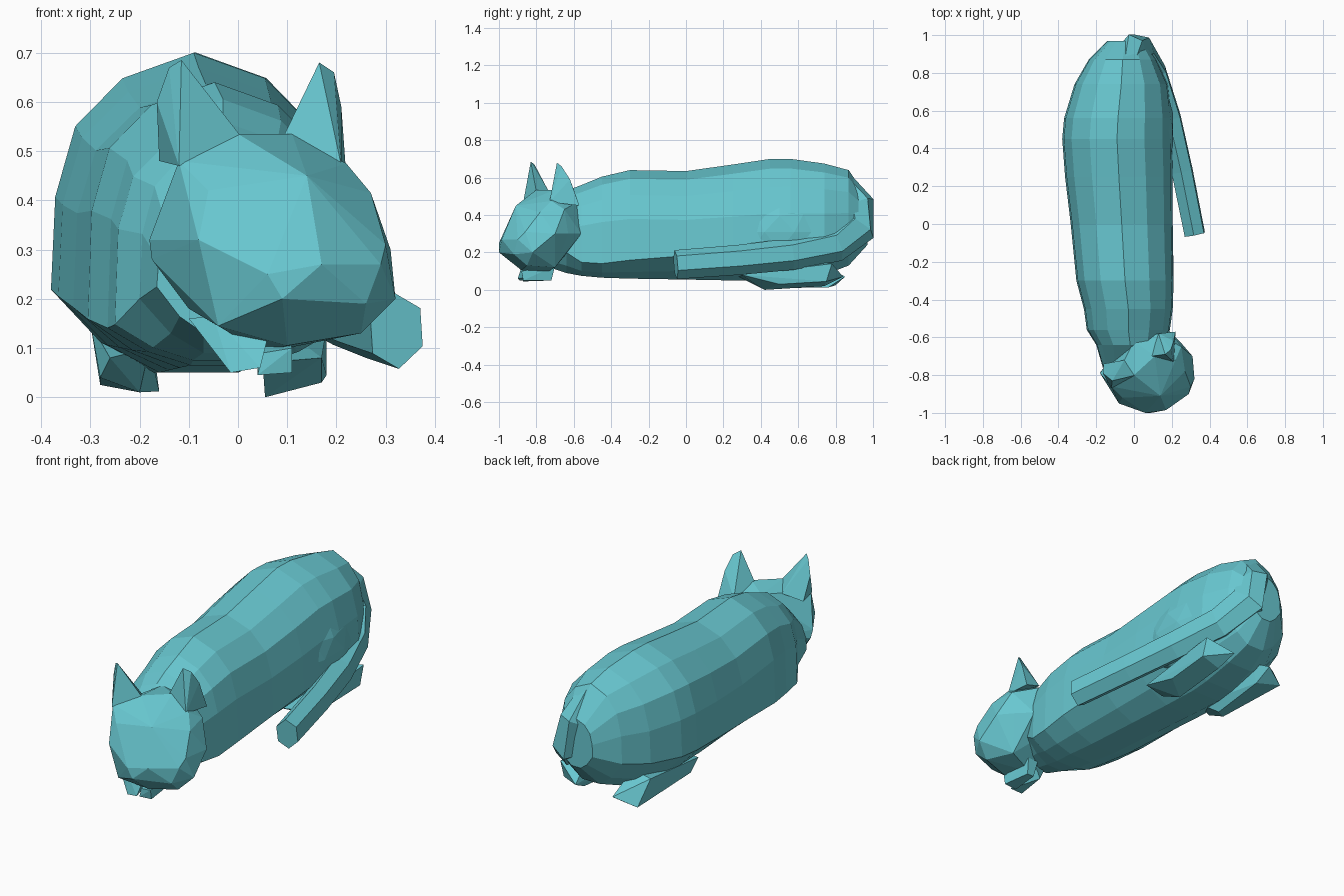
import bpy, bmesh, math
from mathutils import Vector

teal = bpy.data.materials.new("teal")
teal.diffuse_color = (0.14, 0.58, 0.64, 1)


def finish(name, bm):
    bmesh.ops.recalc_face_normals(bm, faces=bm.faces)
    me = bpy.data.meshes.new(name)
    bm.to_mesh(me)
    bm.free()
    me.materials.append(teal)
    ob = bpy.data.objects.new(name, me)
    bpy.context.collection.objects.link(ob)
    return ob


def loft(name, rings):
    bm = bmesh.new()
    loops = [[bm.verts.new(p) for p in r] for r in rings]
    n = len(loops[0])
    for a, b in zip(loops, loops[1:]):
        for i in range(n):
            j = (i + 1) % n
            bm.faces.new((a[i], a[j], b[j], b[i]))
    bm.faces.new(loops[0])
    bm.faces.new(loops[-1])
    return finish(name, bm)


def hull(name, points):
    bm = bmesh.new()
    for p in points:
        bm.verts.new(p)
    bmesh.ops.convex_hull(bm, input=bm.verts)
    loose = [v for v in bm.verts if not v.link_faces]
    bmesh.ops.delete(bm, geom=loose, context='VERTS')
    return finish(name, bm)


# Body: pear-shaped section swept from chest to rump
def body_ring(y, l, r, b, t, low):
    half = [(0.5, 0.92), (0.83, 0.77), (0.97, 0.55), (1, low), (0.65, low * 0.36), (0.28, 0)]
    profile = [(0, 1)] + half + [(-u, v) for u, v in reversed(half)]
    return [((l + r) / 2 + u * (r - l) / 2, y, b + v * (t - b)) for u, v in profile]


sections = [  # y, left, right, bottom, top, height of the widest point
    (-0.76, -0.165, 0.10, 0.13, 0.40, 0.35),
    (-0.64, -0.20, 0.16, 0.09, 0.53, 0.25),
    (-0.56, -0.25, 0.19, 0.075, 0.56, 0.15),
    (-0.45, -0.265, 0.205, 0.065, 0.605, 0.14),
    (-0.30, -0.305, 0.21, 0.06, 0.64, 0.17),
    (0.00, -0.335, 0.205, 0.055, 0.635, 0.22),
    (0.25, -0.365, 0.205, 0.05, 0.67, 0.25),
    (0.45, -0.38, 0.20, 0.05, 0.70, 0.26),
    (0.56, -0.37, 0.20, 0.055, 0.70, 0.26),
    (0.74, -0.315, 0.18, 0.08, 0.675, 0.27),
    (0.87, -0.24, 0.12, 0.13, 0.64, 0.27),
    (0.97, -0.14, 0.05, 0.24, 0.49, 0.3),
]
loft("body", [body_ring(*s) for s in sections])

# Right thigh, just breaking through the flank
bm = bmesh.new()
bmesh.ops.create_icosphere(bm, subdivisions=2, radius=1)
for v in bm.verts:
    v.co = (0.12 + 0.092 * v.co.x, 0.50 + 0.26 * v.co.y, 0.31 + 0.19 * v.co.z)
finish("right_thigh", bm)

# Head, turned a little to its left: crown, brow, cheeks, muzzle, jaw and nape
hull("head", [
    (0.0, -0.80, 0.535), (0.11, -0.70, 0.535), (0.0, -0.62, 0.52), (0.13, -0.58, 0.47),
    (-0.12, -0.86, 0.48), (-0.06, -0.92, 0.42), (0.14, -0.91, 0.45), (0.22, -0.72, 0.475), (0.27, -0.78, 0.415),
    (-0.18, -0.79, 0.32), (-0.08, -0.95, 0.32), (0.17, -0.985, 0.27), (0.06, -1.0, 0.25),
    (0.30, -0.86, 0.31), (0.31, -0.70, 0.30), (0.29, -0.90, 0.27),
    (-0.175, -0.78, 0.28), (0.09, -1.0, 0.20), (-0.04, -0.93, 0.145),
    (0.26, -0.92, 0.19), (0.32, -0.82, 0.20), (0.25, -0.85, 0.13), (0.10, -0.88, 0.105),
    (0.05, -0.75, 0.09), (0.20, -0.70, 0.12), (-0.10, -0.78, 0.18),
    (0.18, -0.56, 0.30), (0.25, -0.63, 0.30), (0.25, -0.65, 0.43), (0.0, -0.55, 0.30)])

# Ears
hull("left_ear", [(-0.16, -0.74, 0.48), (-0.12, -0.87, 0.47), (0.01, -0.80, 0.525), (-0.05, -0.72, 0.50),
                  (-0.165, -0.79, 0.60), (-0.115, -0.83, 0.685), (-0.14, -0.81, 0.67)])
hull("right_ear", [(0.09, -0.70, 0.525), (0.21, -0.73, 0.47), (0.22, -0.57, 0.45), (0.13, -0.58, 0.48),
                   (0.21, -0.62, 0.59), (0.165, -0.69, 0.68), (0.195, -0.665, 0.66)])

# Tail: six-sided tube curling round the right side
path = [(-0.03, 0.83, 0.58), (0.0, 0.92, 0.46), (0.03, 0.92, 0.335), (0.11, 0.80, 0.24),
        (0.19, 0.56, 0.19), (0.255, 0.28, 0.16), (0.322, -0.055, 0.135)]
widths = [0.05, 0.07, 0.08, 0.07, 0.065, 0.062, 0.06]
path = [Vector(p) for p in path]
rings = []
for i, (c, w) in enumerate(zip(path, widths)):
    d = (path[min(i + 1, 6)] - path[max(i - 1, 0)]).normalized()
    side = Vector((0.92, 0.4, 0))
    side = (side - d * side.dot(d)).normalized()
    up = side.cross(d)
    rings.append([c + side * w * math.cos(k * math.pi / 3 + 0.4)
                  + up * w * 1.3 * math.sin(k * math.pi / 3 + 0.4) for k in range(6)])
loft("tail", rings)

# Hind feet
hull("left_hind_foot", [(-0.28, 0.80, 0.025), (-0.16, 0.76, 0.012), (-0.20, 0.42, 0.01), (-0.28, 0.36, 0.04),
                        (-0.30, 0.72, 0.15), (-0.17, 0.85, 0.07), (-0.26, 0.27, 0.08), (-0.18, 0.30, 0.10),
                        (-0.18, 0.70, 0.16)])
hull("right_hind_foot", [(0.055, 0.42, 0.0), (0.17, 0.50, 0.03), (0.18, 0.75, 0.045), (0.07, 0.74, 0.02),
                         (0.05, 0.28, 0.07), (0.17, 0.30, 0.08), (0.18, 0.78, 0.14), (0.05, 0.84, 0.07),
                         (0.08, 0.70, 0.15)])

# Front paws tucked under the chin
hull("left_front_paw", [(-0.10, -0.84, 0.16), (-0.05, -0.86, 0.165), (0.06, -0.88, 0.12), (0.045, -0.90, 0.06),
                        (-0.015, -0.89, 0.05), (-0.03, -0.87, 0.09), (0.0, -0.73, 0.06), (0.04, -0.72, 0.12),
                        (-0.05, -0.75, 0.15)])
hull("right_front_paw", [(0.04, -0.87, 0.045), (0.11, -0.87, 0.05), (0.11, -0.88, 0.10), (0.05, -0.87, 0.09),
                         (0.05, -0.72, 0.05), (0.09, -0.72, 0.05), (0.10, -0.70, 0.13), (0.04, -0.70, 0.13)])
